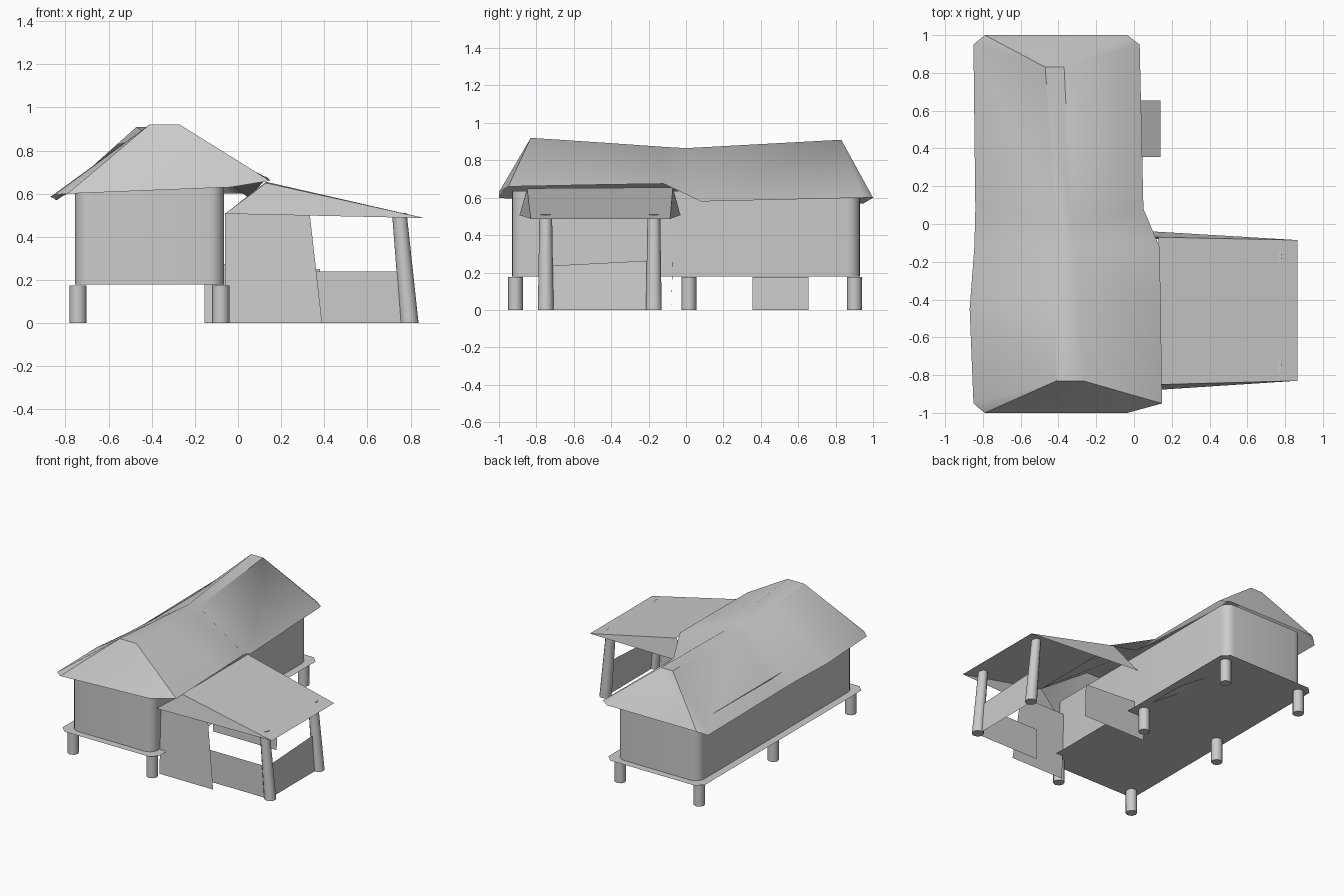
import bpy, bmesh, math
from mathutils import Vector

cube = bpy.data.objects.get("Cube")
if cube:
    bpy.data.objects.remove(cube, do_unlink=True)

grey = bpy.data.materials.new("plain grey")
grey.use_nodes = True
grey.diffuse_color = (0.6, 0.6, 0.6, 1)
grey.node_tree.nodes["Principled BSDF"].inputs["Base Color"].default_value = (0.6, 0.6, 0.6, 1)


def finish(name, bm, angle=None):
    mesh = bpy.data.meshes.new(name)
    bm.to_mesh(mesh)
    bm.free()
    mesh.materials.append(grey)
    ob = bpy.data.objects.new(name, mesh)
    bpy.context.collection.objects.link(ob)
    if angle:
        bpy.ops.object.select_all(action='DESELECT')
        ob.select_set(True)
        bpy.context.view_layer.objects.active = ob
        bpy.ops.object.shade_smooth_by_angle(angle=math.radians(angle))
    return ob


def sheet(name, *corners):
    """A single thin panel."""
    bm = bmesh.new()
    bm.faces.new([bm.verts.new(c) for c in corners])
    return finish(name, bm)


def rounded(cx, hx, hy, r, steps, z):
    """Outline of a rectangle with rounded corners."""
    pts = []
    for k, (sx, sy) in enumerate([(1, 1), (-1, 1), (-1, -1), (1, -1)]):
        for i in range(steps + 1):
            a = (k + i / steps) * math.pi / 2
            pts.append((cx + sx * (hx - r) + r * math.cos(a),
                        sy * (hy - r) + r * math.sin(a), z))
    return pts


def post(name, base, top, r0, r1, sides=10):
    """A tapered post between two points, with level ends."""
    bm = bmesh.new()
    rings = []
    for c, r in ((base, r0), (top, r1)):
        rings.append([bm.verts.new((c[0] + r * math.cos(i * math.tau / sides),
                                    c[1] + r * math.sin(i * math.tau / sides), c[2]))
                      for i in range(sides)])
    for i in range(sides):
        j = (i + 1) % sides
        bm.faces.new((rings[0][i], rings[0][j], rings[1][j], rings[1][i]))
    bm.faces.new(rings[1])
    bm.faces.new(rings[0][::-1])
    return finish(name, bm, 50)


# House walls with rounded corners
bm = bmesh.new()
low = [bm.verts.new(p) for p in rounded(-0.41, 0.345, 0.93, 0.07, 5, 0.18)]
high = [bm.verts.new((v.co.x, v.co.y, 0.635)) for v in low]
for i in range(len(low)):
    j = (i + 1) % len(low)
    bm.faces.new((low[i], low[j], high[j], high[i]))
finish("house_walls", bm, 40)

# Floor deck under the walls
sheet("floor_deck", *rounded(-0.41, 0.405, 0.985, 0.05, 1, 0.18))

# Short posts that carry the floor
for side, x in (("right", -0.742), ("left", -0.08)):
    for place, y in (("front", -0.912), ("middle", 0.015), ("back", 0.9)):
        post(f"{side}_{place}_floor_post", (x, y, 0), (x, y, 0.175), 0.04, 0.04, 8)

# Main roof, lofted from eave to eave, back to front
stations = [
    # eave y, ridge y, left x, left z, ridge from, ridge to, ridge z, right x, right z
    (0.95, 0.83, -0.85, 0.57, -0.47, -0.37, 0.91, 0.03, 0.60),
    (0.08, 0.0, -0.84, 0.57, -0.41, -0.33, 0.865, 0.05, 0.58),
    (-0.12, -0.12, -0.845, 0.575, -0.41, -0.32, 0.872, 0.135, 0.675),
    (-0.45, -0.45, -0.87, 0.585, -0.41, -0.29, 0.895, 0.142, 0.67),
    (-0.95, -0.83, -0.85, 0.595, -0.41, -0.27, 0.92, 0.148, 0.66),
]
bm = bmesh.new()
rows = []
for ey, ry, lx, lz, r0, r1, rz, ex, ez in stations:
    pts = [(lx, ey, lz), (r0, ry, rz), (r1, ry, rz), (ex, ey, ez)]
    rows.append([bm.verts.new(p) for p in pts])
for a, b in zip(rows, rows[1:]):
    for i in range(3):
        bm.faces.new((a[i], b[i], b[i + 1], a[i + 1]))
for row, y, zl, zr in ((rows[0], 1, 0.6, 0.6), (rows[-1], -1, 0.6, 0.63)):
    el = bm.verts.new((-0.79, y, zl))
    er = bm.verts.new((-0.035, y, zr))
    bm.faces.new((row[0], row[1], el))
    bm.faces.new((el, row[1], row[2], er))
    bm.faces.new((er, row[2], row[3]))
bmesh.ops.recalc_face_normals(bm, faces=bm.faces)
if sum(f.normal.z for f in bm.faces) < 0:
    bmesh.ops.reverse_faces(bm, faces=bm.faces)
finish("main_roof", bm, 35)

# Porch roof with a long slope and two steep side flaps
bm = bmesh.new()
outer = [bm.verts.new((0.865, y, 0.487)) for y in (-0.83, -0.085)]
peak = [bm.verts.new(p) for p in ((0.13, -0.85, 0.65), (0.13, -0.07, 0.655))]
inner = [bm.verts.new((-0.06, y, 0.507)) for y in (-0.89, -0.03)]
bm.faces.new((outer[0], outer[1], peak[1], peak[0]))
bm.faces.new((inner[0], outer[0], peak[0]))
bm.faces.new((outer[1], inner[1], peak[1]))
finish("porch_roof", bm)

# Leaning porch posts
for place, y in (("front", -0.75), ("back", -0.172)):
    post(f"porch_{place}_post", (0.795, y, 0), (0.748, y, 0.51), 0.042, 0.034, 12)

# Porch wall and low parapets
sheet("porch_front_wall", (-0.06, -0.855, 0), (0.39, -0.855, 0),
      (0.332, -0.835, 0.51), (-0.06, -0.835, 0.51))
sheet("porch_front_parapet", (0.25, -0.76, 0), (0.79, -0.76, 0),
      (0.775, -0.76, 0.24), (0.25, -0.76, 0.24))
sheet("porch_side_parapet", (0.79, -0.75, 0), (0.79, -0.17, 0),
      (0.77, -0.17, 0.265), (0.77, -0.75, 0.235))
sheet("porch_back_parapet", (0.38, -0.08, 0), (-0.155, -0.08, 0),
      (-0.155, -0.07, 0.28), (0.38, -0.07, 0.25))

# Entrance ramp
sheet("entrance_ramp", (0.14, 0.355, 0), (0.14, 0.655, 0),
      (-0.12, 0.655, 0.175), (-0.12, 0.355, 0.175))
